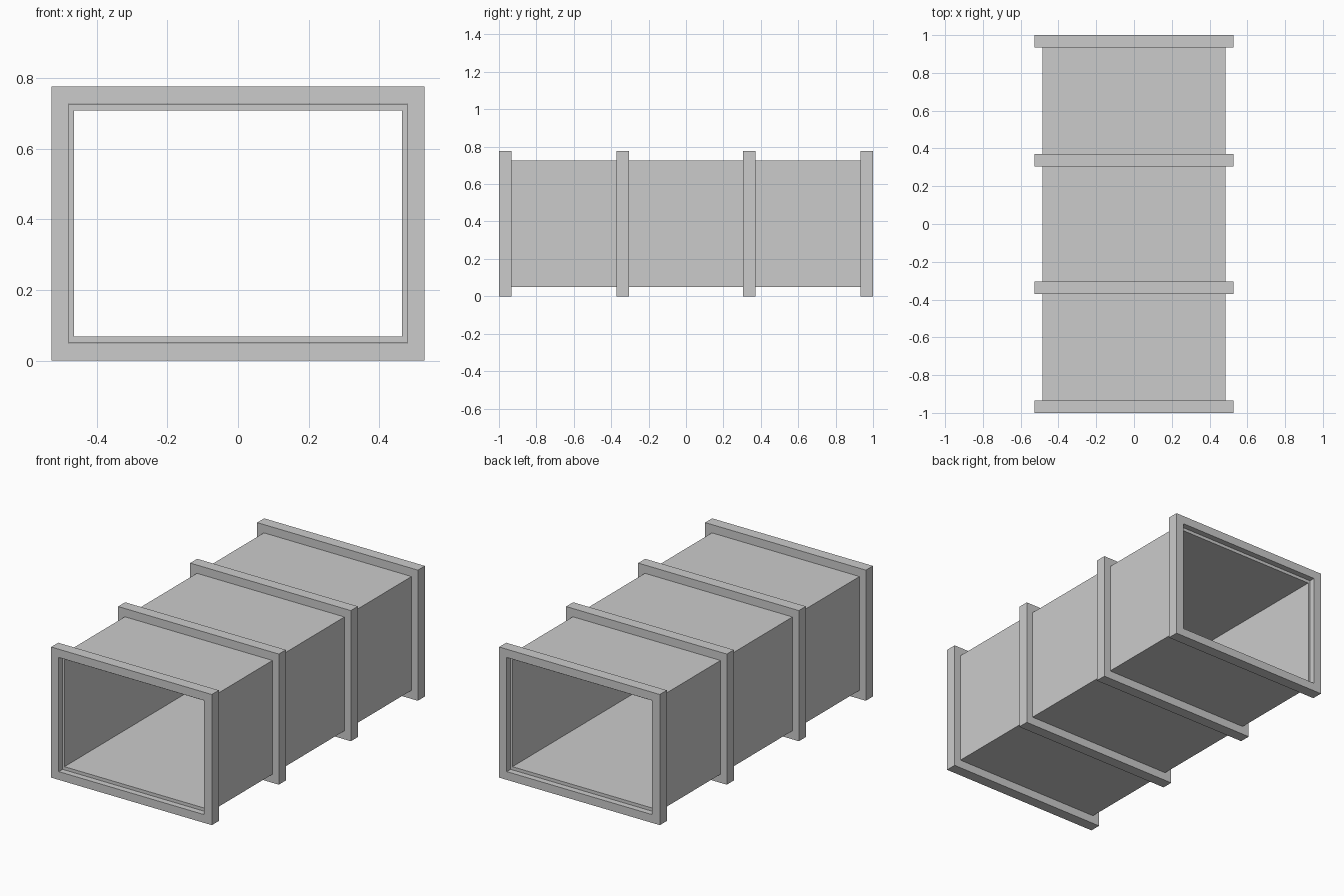
import bpy, bmesh

if "Cube" in bpy.data.objects:
    bpy.data.objects.remove(bpy.data.objects["Cube"])

CZ = 0.388  # height of the duct axis


def rect(hx, hz):
    return [(-hx, CZ - hz), (hx, CZ - hz), (hx, CZ + hz), (-hx, CZ + hz)]


def frame(name, outer, inner, y0, y1):
    """Hollow rectangular ring extruded along y."""
    bm = bmesh.new()
    loops = [[bm.verts.new((x, y, z)) for x, z in rect(*size)]
             for size, y in ((outer, y0), (outer, y1), (inner, y1), (inner, y0))]
    for a, b in zip(loops, loops[1:] + loops[:1]):
        for i in range(4):
            j = (i + 1) % 4
            bm.faces.new((a[i], a[j], b[j], b[i]))
    bmesh.ops.recalc_face_normals(bm, faces=bm.faces)
    mesh = bpy.data.meshes.new(name)
    bm.to_mesh(mesh)
    bm.free()
    obj = bpy.data.objects.new(name, mesh)
    bpy.context.collection.objects.link(obj)
    return obj


# Thin-walled duct, ending halfway inside the end flanges
frame("duct_wall", (0.485, 0.338), (0.464, 0.319), -0.966, 0.966)

# Four flange rings: two ends and two in between
half = 0.033
for label, y in (("front_end", -0.967), ("front_middle", -0.338),
                 ("back_middle", 0.338), ("back_end", 0.967)):
    frame(label + "_flange", (0.528, 0.388), (0.478, 0.339), y - half, y + half)
